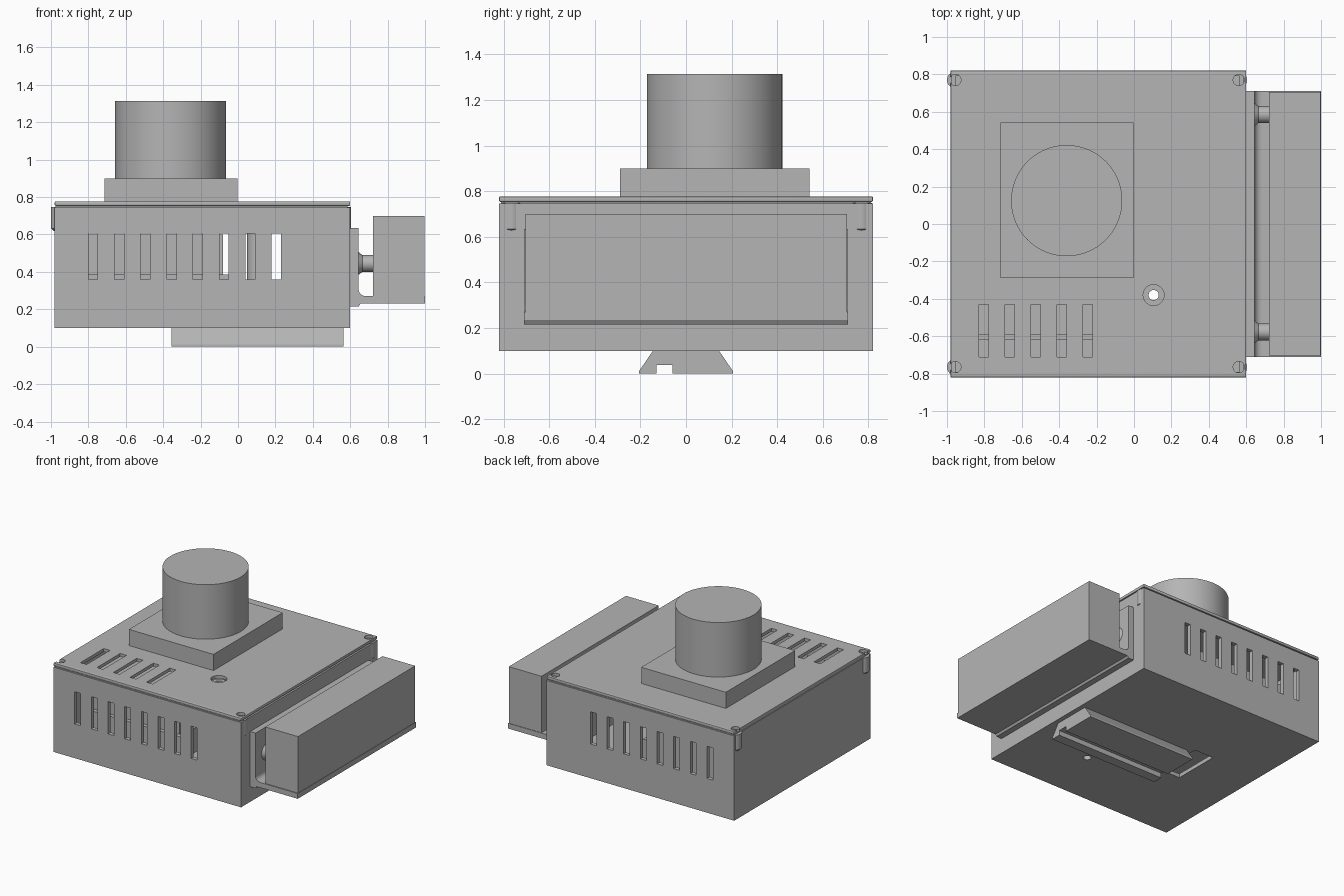
import bpy, bmesh, math
from mathutils import Matrix, Vector

old = bpy.data.objects.get("Cube")
if old:
    bpy.data.objects.remove(old, do_unlink=True)

grey = bpy.data.materials.new("light grey")
grey.use_nodes = True
grey.diffuse_color = (0.46, 0.46, 0.46, 1)
grey.node_tree.nodes["Principled BSDF"].inputs["Base Color"].default_value = (0.46, 0.46, 0.46, 1)


def add_box(bm, x, y, z):
    """Box from (min, max) pairs."""
    size = Vector((x[1] - x[0], y[1] - y[0], z[1] - z[0]))
    mid = Vector((sum(x), sum(y), sum(z))) / 2
    bmesh.ops.create_cube(bm, size=1, matrix=Matrix.Translation(mid) @ Matrix.Diagonal(size).to_4x4())


def add_cylinder(bm, centre, r1, r2, depth, axis="Z", sides=32):
    turn = Matrix.Rotation(math.pi / 2, 4, "Y") if axis == "X" else Matrix()
    bmesh.ops.create_cone(bm, cap_ends=True, segments=sides, radius1=r1, radius2=r2,
                          depth=depth, matrix=Matrix.Translation(centre) @ turn)


def finish(name, bm):
    mesh = bpy.data.meshes.new(name)
    bmesh.ops.recalc_face_normals(bm, faces=bm.faces)
    bm.to_mesh(mesh)
    bm.free()
    mesh.materials.append(grey)
    ob = bpy.data.objects.new(name, mesh)
    bpy.context.collection.objects.link(ob)
    return ob


def box(name, x, y, z):
    bm = bmesh.new()
    add_box(bm, x, y, z)
    return finish(name, bm)


def cylinder(name, centre, r1, r2, depth, axis="Z", sides=32):
    bm = bmesh.new()
    add_cylinder(bm, centre, r1, r2, depth, axis, sides)
    return smooth(finish(name, bm))


def extrude(name, points, to_3d, offset):
    """Prism from a 2D profile."""
    bm = bmesh.new()
    face = bm.faces.new([bm.verts.new(to_3d(a, b)) for a, b in points])
    new = bmesh.ops.extrude_face_region(bm, geom=[face])["geom"]
    bmesh.ops.translate(bm, vec=offset, verts=[v for v in new if isinstance(v, bmesh.types.BMVert)])
    return finish(name, bm)


def activate(ob):
    bpy.ops.object.select_all(action="DESELECT")
    ob.select_set(True)
    bpy.context.view_layer.objects.active = ob


def smooth(ob):
    activate(ob)
    bpy.ops.object.shade_smooth_by_angle(angle=math.radians(35))
    return ob


def cut(ob, bm):
    cutter = finish("cutter", bm)
    cutter.hide_render = True
    mod = ob.modifiers.new("cut", "BOOLEAN")
    mod.object, mod.operation, mod.solver = cutter, "DIFFERENCE", "EXACT"
    activate(ob)
    bpy.ops.object.modifier_apply(modifier=mod.name)
    bpy.data.objects.remove(cutter, do_unlink=True)


# Hollow case with vent slots front and back
case = box("case", (-0.98, 0.6), (-0.82, 0.82), (0.1, 0.745))
bm = bmesh.new()
add_box(bm, (-0.95, 0.57), (-0.79, 0.79), (0.13, 0.9))
cut(case, bm)
bm = bmesh.new()
for i in range(8):
    x = -0.775 + 0.14 * i
    add_box(bm, (x - 0.025, x + 0.025), (-1, 1), (0.36, 0.605))
add_cylinder(bm, (0.105, -0.38, 0.1), 0.027, 0.027, 0.2)
add_box(bm, (-0.56, -0.4), (-0.18, 0.18), (0, 0.2))
cut(case, bm)

# Lid with vents, access hole and corner screw holes
lid = box("lid", (-0.98, 0.6), (-0.82, 0.82), (0.753, 0.777))
bevel = lid.modifiers.new("bevel", "BEVEL")
bevel.width, bevel.segments = 0.006, 2
activate(lid)
bpy.ops.object.modifier_apply(modifier="bevel")
bm = bmesh.new()
for i in range(5):
    x = -0.803 + 0.139 * i
    add_box(bm, (x - 0.026, x + 0.026), (-0.71, -0.43), (0.6, 0.9))
add_cylinder(bm, (0.105, -0.38, 0.76), 0.056, 0.056, 0.2)
corners = [(x, y) for x in (-0.955, 0.56) for y in (-0.765, 0.77)]
for x, y in corners:
    add_cylinder(bm, (x, y, 0.77), 0.03, 0.03, 0.1, sides=24)
cut(lid, bm)
smooth(lid)

# Lip closing the seam under the lid, four strips
for side, x in (("left", 0.575), ("right", -0.965)):
    box(side + "_lid_lip", (x - 0.01, x + 0.01), (-0.81, 0.81), (0.735, 0.757))
for side, y in (("front", -0.8), ("back", 0.8)):
    box(side + "_lid_lip", (-0.97, 0.58), (y - 0.01, y + 0.01), (0.735, 0.757))

# Screw bosses bulging at the corners
for i, (x, y) in enumerate(corners):
    bm = bmesh.new()
    add_cylinder(bm, (x, y, 0.69), 0.045, 0.045, 0.114, sides=24)
    add_cylinder(bm, (x, y, 0.626), 0.03, 0.045, 0.014, sides=24)
    smooth(finish(f"screw_boss_{i + 1}", bm))

# Sleeve under the access hole
sleeve = cylinder("access_sleeve", (0.105, -0.38, 0.44), 0.056, 0.056, 0.62)
bm = bmesh.new()
add_cylinder(bm, (0.105, -0.38, 0.44), 0.027, 0.027, 1)
cut(sleeve, bm)
smooth(sleeve)

# Internal unit seen through the vents
box("internal_base", (-0.88, -0.05), (-0.62, 0.59), (0.2, 0.385))
box("internal_unit", (-0.88, -0.08), (-0.59, 0.59), (0.385, 0.6))

# Top block and drum
box("top_block", (-0.715, -0.003), (-0.29, 0.542), (0.777, 0.9))
cylinder("drum", (-0.36, 0.125, 1.107), 0.297, 0.297, 0.415, sides=96)

# Side bracket: upright plate curving into a tray
fillet = [(0.685 - 0.04 * math.cos(a), 0.305 - 0.035 * math.sin(a))
          for a in (i * math.pi / 12 for i in range(7))]
profile = [(0.6, 0.215), (0.645, 0.215), (0.655, 0.23), (1.0, 0.23), (1.0, 0.27)]
profile += fillet[::-1] + [(0.645, 0.635), (0.6, 0.635)]
smooth(extrude("side_bracket", profile, lambda a, b: (a, -0.71, b), (0, 1.42, 0)))
box("side_unit", (0.722, 0.997), (-0.703, 0.706), (0.24, 0.7))
for side, y in (("front", -0.577), ("back", 0.585)):
    cylinder(side + "_standoff", (0.685, y, 0.445), 0.045, 0.045, 0.09, "X")
    cylinder(side + "_standoff_flare", (0.654, y, 0.445), 0.062, 0.045, 0.022, "X")

# Dovetail rail with a groove underneath
rail = [(-0.205, 0), (-0.13, 0), (-0.13, 0.037), (-0.06, 0.037), (-0.06, 0), (0.205, 0),
        (0.205, 0.012), (0.145, 0.1), (-0.145, 0.1), (-0.205, 0.012)]
extrude("mounting_rail", rail, lambda a, b: (-0.355, a, b), (0.92, 0, 0))
